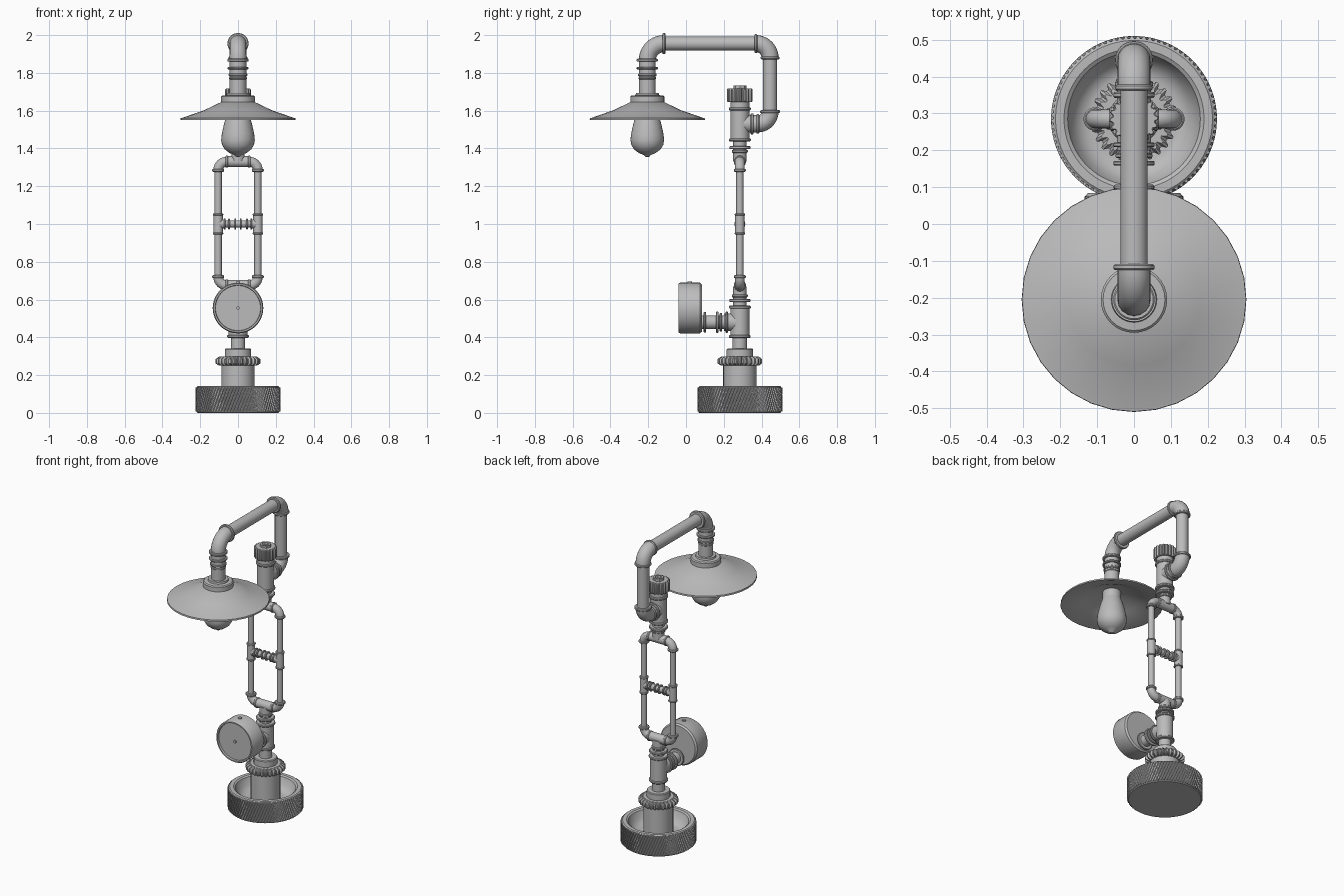
import bpy, bmesh, math
from mathutils import Vector

old = bpy.data.objects.get("Cube")
if old:
    bpy.data.objects.remove(old, do_unlink=True)

metal = bpy.data.materials.new("grey_metal")
metal.use_nodes = True
grey = (0.5, 0.5, 0.5, 1)
metal.diffuse_color = grey
metal.node_tree.nodes["Principled BSDF"].inputs["Base Color"].default_value = grey

X, Y, Z = Vector((1, 0, 0)), Vector((0, 1, 0)), Vector((0, 0, 1))
COL = 0.285     # y of the upright column
LAMP = -0.205   # y of the lamp
BACK = 0.445    # y of the rear riser
TOP = 1.955     # z of the arm
SIDE = 0.105    # x of the twin pipes


def add(name, mesh):
    ob = bpy.data.objects.new(name, mesh)
    bpy.context.collection.objects.link(ob)
    mesh.materials.append(metal)
    bpy.ops.object.select_all(action='DESELECT')
    ob.select_set(True)
    bpy.context.view_layer.objects.active = ob
    bpy.ops.object.shade_smooth_by_angle(angle=math.radians(35))
    return ob


def lathe(name, profile, at=(0, 0, 0), axis=Z, segs=32, teeth=0, depth=0.0, twist=0.0):
    """Spin (radius, height) points around an axis; teeth cut notches in the rim."""
    bm = bmesh.new()
    n = teeth * 4 if teeth else segs
    rings = []
    for r, h in profile:
        if r == 0:
            rings.append([bm.verts.new((0, 0, h))])
            continue
        ring = []
        for i in range(n):
            rr = r - depth if teeth and i % 4 > 1 else r
            a = 2 * math.pi * i / n + twist * h
            ring.append(bm.verts.new((rr * math.cos(a), rr * math.sin(a), h)))
        rings.append(ring)
    for lo, hi in zip(rings, rings[1:]):
        for i in range(n):
            j = (i + 1) % n
            quad = [lo[i % len(lo)], lo[j % len(lo)], hi[j % len(hi)], hi[i % len(hi)]]
            bm.faces.new(list(dict.fromkeys(quad)))
    bmesh.ops.recalc_face_normals(bm, faces=bm.faces)
    mesh = bpy.data.meshes.new(name)
    bm.to_mesh(mesh)
    bm.free()
    ob = add(name, mesh)
    ob.location = at
    ob.rotation_euler = Vector(axis).to_track_quat('Z', 'Y').to_euler()
    return ob


def rod(name, a, b, r, **kw):
    """Capped straight cylinder between two points."""
    a, b = Vector(a), Vector(b)
    h = (b - a).length
    return lathe(name, [(0, 0), (r, 0), (r, h), (0, h)], a, b - a, **kw)


def collar(name, at, axis, r, w=0.016):
    """Rounded band centred on a point."""
    h, c = w / 2, w / 4
    lathe(name, [(0, -h), (r - c, -h), (r, -h + c), (r, h - c), (r - c, h), (0, h)], at, axis)


def elbow(name, corner, a, b, bend, r, lip):
    """Quarter bend around a corner with a collar at both ends."""
    corner = Vector(corner)
    centre = corner + (a + b) * bend
    curve = bpy.data.curves.new(name, 'CURVE')
    curve.dimensions = '3D'
    curve.bevel_depth = r
    curve.bevel_resolution = 6
    curve.use_fill_caps = True
    steps = 10
    sp = curve.splines.new('POLY')
    sp.points.add(steps)
    for i in range(steps + 1):
        t = math.pi / 2 * i / steps
        p = centre - (b * math.cos(t) + a * math.sin(t)) * bend
        sp.points[i].co = (*p, 1)
    tmp = bpy.data.objects.new(name + "_path", curve)
    bpy.context.collection.objects.link(tmp)
    bpy.context.view_layer.update()
    mesh = bpy.data.meshes.new_from_object(tmp.evaluated_get(bpy.context.evaluated_depsgraph_get()))
    bpy.data.objects.remove(tmp, do_unlink=True)
    mesh.materials.clear()
    add(name, mesh)
    for d in (a, b):
        collar(name + "_collar", corner + d * bend, d, lip)


# Base: hollow dish with diagonal knurling
lathe("base_dish", [(0, 0), (0.215, 0), (0.219, 0.005), (0.219, 0.137), (0.213, 0.142), (0.19, 0.142),
                    (0.18, 0.135), (0.165, 0.09), (0.14, 0.065), (0.12, 0.06), (0, 0.06)], (0, COL, 0), segs=64)
lathe("base_knurl", [(0.216, 0.006), (0.225, 0.008), (0.225, 0.07), (0.225, 0.134), (0.216, 0.136)],
      (0, COL, 0), teeth=84, depth=0.007, twist=1.8)

# Pedestal and lower column
at = (0, COL, 0)
rod("pedestal", (0, COL, 0.05), (0, COL, 0.255), 0.088)
lathe("pedestal_nut", [(0, 0.25), (0.1, 0.25), (0.118, 0.262), (0.118, 0.285), (0.1, 0.298), (0, 0.298)],
      at, teeth=26, depth=0.012)
lathe("pedestal_cap", [(0, 0.295), (0.07, 0.295), (0.07, 0.335), (0.066, 0.34), (0, 0.34)], at)
rod("lower_nipple", (0, COL, 0.33), (0, COL, 0.41), 0.038)
rod("lower_tee", (0, COL, 0.4), (0, COL, 0.56), 0.05)
rod("lower_neck", (0, COL, 0.55), (0, COL, 0.67), 0.035)
for z, r in ((0.405, 0.057), (0.56, 0.058), (0.595, 0.056), (0.62, 0.042)):
    collar("lower_collar", (0, COL, z), Z, r)

# Gauge and its branch pipe
rod("gauge_branch", (0, COL, 0.48), (0, 0.2, 0.48), 0.046)
rod("gauge_pipe", (0, 0.22, 0.48), (0, 0.07, 0.48), 0.036)
for y, r in ((0.215, 0.056), (0.185, 0.05), (0.165, 0.056), (0.1, 0.055)):
    collar("gauge_collar", (0, y, 0.48), Y, r, 0.013)
GZ = 0.555
lathe("gauge_case", [(0, 0), (0.125, 0), (0.134, 0.01), (0.134, 0.116), (0.129, 0.124), (0.121, 0.124),
                     (0.119, 0.112), (0, 0.112)], (0, 0.084, GZ), -Y, segs=48)
rod("gauge_pin", (0, -0.02, GZ), (0, -0.036, GZ), 0.009, segs=16)
rod("gauge_plug", (0, 0.02, 0.68), (0, 0.02, 0.695), 0.011, segs=16)

# Twin pipe frame
for z, inward in ((0.675, Z), (1.33, -Z)):
    rod("frame_tee", (-0.062, COL, z), (0.062, COL, z), 0.029)
    for s in (-1, 1):
        elbow("frame_elbow", (s * SIDE, COL, z), -s * X, inward, 0.046, 0.026, 0.032)
for s in (-1, 1):
    x = s * SIDE
    rod("frame_pipe", (x, COL, 0.71), (x, COL, 1.29), 0.019)
    rod("frame_side_tee", (x, COL, 0.95), (x, COL, 1.05), 0.025)
    for z in (0.95, 1.05):
        collar("frame_side_collar", (x, COL, z), Z, 0.028, 0.01)
    rod("cross_stub", (x, COL, 1.0), (s * 0.07, COL, 1.0), 0.024)
    for d in (0.07, 0.048, 0.014):
        collar("cross_collar", (s * d, COL, 1.0), X, 0.029, 0.009)
rod("cross_bar", (-0.09, COL, 1.0), (0.09, COL, 1.0), 0.019)

# Upper column and valve knob
rod("upper_neck", (0, COL, 1.33), (0, COL, 1.46), 0.035)
rod("upper_tee", (0, COL, 1.44), (0, COL, 1.61), 0.05)
for z, r in ((1.385, 0.042), (1.405, 0.056), (1.445, 0.058), (1.61, 0.058)):
    collar("upper_collar", (0, COL, z), Z, r)
rod("valve_stem", (0, COL, 1.6), (0, COL, 1.66), 0.05)
lathe("valve_knob", [(0, 1.645), (0.064, 1.645), (0.068, 1.65), (0.068, 1.712), (0.064, 1.717), (0, 1.717)],
      at, teeth=18, depth=0.008)
lathe("valve_cap", [(0, 1.71), (0.034, 1.71), (0.034, 1.732), (0.022, 1.732), (0.02, 1.718), (0, 1.718)], at, segs=8)

# Rear riser and arm
rod("upper_branch", (0, COL, 1.53), (0, 0.38, 1.53), 0.046)
collar("branch_collar", (0, 0.35, 1.53), Y, 0.056)
elbow("riser_elbow", (0, BACK, 1.53), -Y, Z, 0.065, 0.045, 0.052)
rod("riser_pipe", (0, BACK, 1.58), (0, BACK, 1.9), 0.037)
elbow("arm_back_elbow", (0, BACK, TOP), -Z, -Y, 0.075, 0.045, 0.05)
rod("arm_pipe", (0, 0.39, TOP), (0, -0.13, TOP), 0.037)
elbow("arm_front_elbow", (0, LAMP, TOP), Y, -Z, 0.088, 0.045, 0.056)

# Lamp neck, shade and bulb
rod("lamp_neck", (0, LAMP, 1.88), (0, LAMP, 1.66), 0.044)
for z, r in ((1.825, 0.056), (1.79, 0.05), (1.772, 0.047)):
    collar("neck_collar", (0, LAMP, z), Z, r, 0.012)
lathe("shade_cap", [(0, 1.64), (0.09, 1.64), (0.09, 1.674), (0.084, 1.68), (0.062, 1.682), (0.06, 1.694), (0, 1.694)],
      (0, LAMP, 0))
lathe("shade", [(0, 1.645), (0.09, 1.645), (0.18, 1.602), (0.295, 1.562), (0.304, 1.56), (0.305, 1.55),
                (0.295, 1.55), (0.175, 1.592), (0.088, 1.635), (0, 1.635)], (0, LAMP, 0), segs=32)
rod("bulb_socket", (0, LAMP, 1.64), (0, LAMP, 1.585), 0.055)
lathe("bulb", [(0, 1.354), (0.012, 1.357), (0.018, 1.365), (0.045, 1.376), (0.07, 1.395), (0.085, 1.42),
               (0.089, 1.445), (0.086, 1.475), (0.074, 1.53), (0.062, 1.57), (0.05, 1.6), (0, 1.6)], (0, LAMP, 0))
